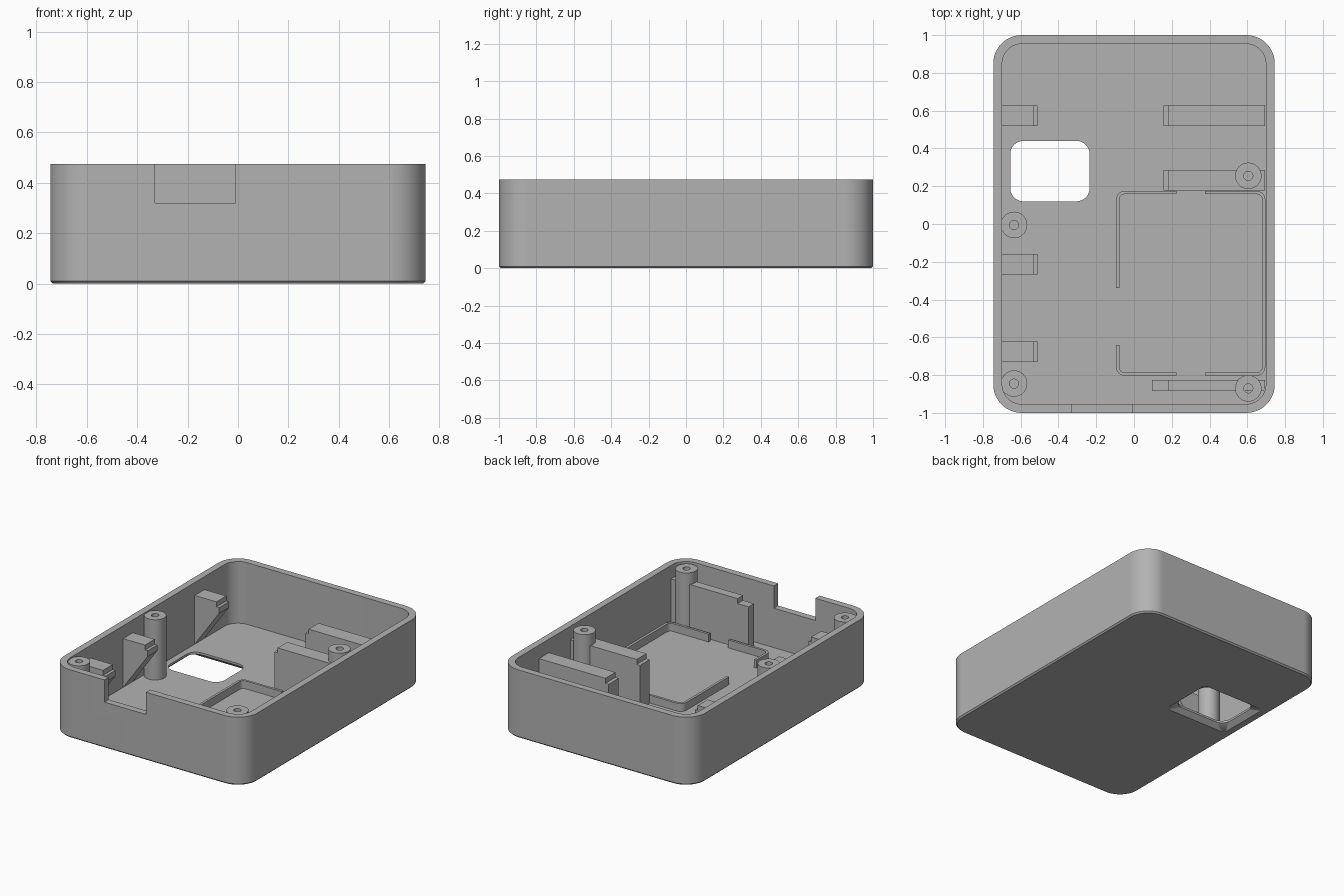
import bpy, bmesh, math

cube = bpy.data.objects.get("Cube")
if cube:
    bpy.data.objects.remove(cube, do_unlink=True)

grey = bpy.data.materials.new("plain_grey")
grey.use_nodes = True
GREY = (0.45, 0.45, 0.45, 1)
grey.diffuse_color = GREY
grey.node_tree.nodes["Principled BSDF"].inputs["Base Color"].default_value = GREY

HX, HY, TOP = 0.745, 1.0, 0.475   # outer half sizes and height
WALL, FLOOR, RAD = 0.047, 0.045, 0.15
IX = HX - WALL
SHELF, LEDGE = 0.385, 0.35        # board support heights


def make_object(name, bm):
    bmesh.ops.recalc_face_normals(bm, faces=bm.faces)
    mesh = bpy.data.meshes.new(name)
    bm.to_mesh(mesh)
    bm.free()
    mesh.materials.append(grey)
    obj = bpy.data.objects.new(name, mesh)
    bpy.context.collection.objects.link(obj)
    return obj


def rounded_rect(x0, x1, y0, y1, r, seg=12):
    pts = []
    centres = ((x1 - r, y1 - r), (x0 + r, y1 - r), (x0 + r, y0 + r), (x1 - r, y0 + r))
    for k, (cx, cy) in enumerate(centres):
        for i in range(seg + 1):
            a = math.pi / 2 * (k + i / seg)
            pts.append((cx + r * math.cos(a), cy + r * math.sin(a)))
    return pts


def loft(name, sections):
    """Solid through stacked outlines given as (points, z)."""
    bm = bmesh.new()
    rings = [[bm.verts.new((x, y, z)) for x, y in pts] for pts, z in sections]
    n = len(rings[0])
    for low, high in zip(rings, rings[1:]):
        for i in range(n):
            j = (i + 1) % n
            bm.faces.new((low[i], low[j], high[j], high[i]))
    bm.faces.new(rings[0])
    bm.faces.new(rings[-1])
    return make_object(name, bm)


def box(name, x0, x1, y0, y1, z0, z1):
    pts = [(x0, y0), (x1, y0), (x1, y1), (x0, y1)]
    return loft(name, [(pts, z0), (pts, z1)])


def side_profile(name, pts, y0, y1):
    """Extrude an x-z outline along y."""
    bm = bmesh.new()
    face = bm.faces.new([bm.verts.new((x, y0, z)) for x, z in pts])
    new = bmesh.ops.extrude_face_region(bm, geom=[face])["geom"]
    verts = [v for v in new if isinstance(v, bmesh.types.BMVert)]
    bmesh.ops.translate(bm, verts=verts, vec=(0, y1 - y0, 0))
    return make_object(name, bm)


def cut(obj, cutters):
    for c in cutters:
        c.hide_render = True
        mod = obj.modifiers.new("cut", 'BOOLEAN')
        mod.operation, mod.solver, mod.object = 'DIFFERENCE', 'EXACT', c
    deps = bpy.context.evaluated_depsgraph_get()
    mesh = bpy.data.meshes.new_from_object(obj.evaluated_get(deps))
    obj.modifiers.clear()
    obj.data = mesh
    for c in cutters:
        bpy.data.objects.remove(c, do_unlink=True)


def smooth(obj):
    bm = bmesh.new()
    bm.from_mesh(obj.data)
    for f in bm.faces:
        f.smooth = True
    for e in bm.edges:
        e.smooth = len(e.link_faces) == 2 and e.calc_face_angle(0) < math.radians(30)
    bm.to_mesh(obj.data)
    bm.free()
    mod = obj.modifiers.new("weighted_normals", 'WEIGHTED_NORMAL')
    mod.keep_sharp = True


# Case shell with a chamfered base
outer = rounded_rect(-HX, HX, -HY, HY, RAD)
c = 0.01
base = rounded_rect(-HX + c, HX - c, -HY + c, HY - c, RAD - c)
shell = loft("case_shell", [(base, 0), (outer, c), (outer, TOP)])
inner = rounded_rect(-IX, IX, -HY + WALL, HY - WALL, RAD - WALL)
cavity = loft("cavity_cutter", [(inner, FLOOR), (inner, 0.6)])
notch = box("notch_cutter", -0.33, -0.01, -1.1, -0.9, 0.32, 0.6)

# Floor window, flared to square corners underneath
wx0, wx1, wy0, wy1, f = -0.655, -0.235, 0.12, 0.44, 0.045
window = rounded_rect(wx0, wx1, wy0, wy1, 0.07)
flare = rounded_rect(wx0 - f, wx1 + f, wy0 - f, wy1 + f, 0.004)
opening = loft("window_cutter", [(flare, -0.01), (window, 0.03), (window, 0.1)])
cut(shell, [cavity, notch, opening])
smooth(shell)

# Low tray rim with gaps
tx0, tx1, ty0, ty1, t = -0.095, 0.695, -0.803, 0.175, 0.017
rim_out = rounded_rect(tx0, tx1, ty0, ty1, 0.045, 6)
rim_in = rounded_rect(tx0 + t, tx1 - t, ty0 + t, ty1 - t, 0.028, 6)
rim = loft("tray_rim", [(rim_out, FLOOR - 0.01), (rim_out, 0.1)])
cut(rim, [
    loft("rim_cutter", [(rim_in, 0), (rim_in, 0.2)]),
    box("end_gap_cutter", 0.225, 0.375, -0.9, 0.3, 0, 0.2),
    box("side_gap_cutter", -0.2, 0, -0.64, -0.34, 0, 0.2),
])
smooth(rim)

# Screw posts with blind holes
POST = [(0, 0.12), (0.024, 0.12), (0.024, 0.465), (0.07, 0.465), (0.07, 0.035), (0, 0.035)]
for i, (px, py) in enumerate([(0.605, 0.255), (0.605, -0.87), (-0.635, -0.005), (-0.635, -0.845)]):
    bm = bmesh.new()
    verts = [bm.verts.new((r, 0, z)) for r, z in POST]
    edges = [bm.edges.new(pair) for pair in zip(verts, verts[1:])]
    bmesh.ops.spin(bm, geom=verts + edges, axis=(0, 0, 1), cent=(0, 0, 0),
                   angle=math.tau, steps=32, use_duplicate=False)
    bmesh.ops.remove_doubles(bm, verts=bm.verts, dist=0.0005)
    post = make_object(f"screw_post_{i + 1}", bm)
    post.location = (px, py, 0)
    smooth(post)

# Sloped gussets with a stepped shelf on the -x wall
gusset = [(-IX - 0.01, FLOOR), (-IX, FLOOR), (-0.51, 0.31), (-0.51, LEDGE),
          (-0.53, LEDGE), (-0.53, SHELF), (-IX - 0.01, SHELF)]
for i, y0 in enumerate((0.52, -0.268, -0.73)):
    side_profile(f"gusset_{i + 1}", gusset, y0, y0 + 0.108)

# Upright support walls with a stepped end on the +x wall
for i, (end, y0, y1) in enumerate([(0.155, 0.52, 0.63), (0.155, 0.178, 0.285), (0.095, -0.885, -0.825)]):
    side_profile(f"support_wall_{i + 1}",
                 [(end, FLOOR - 0.01), (end, LEDGE), (0.18, LEDGE), (0.18, SHELF),
                  (IX - 0.005, SHELF), (IX - 0.005, FLOOR - 0.01)], y0, y1)
